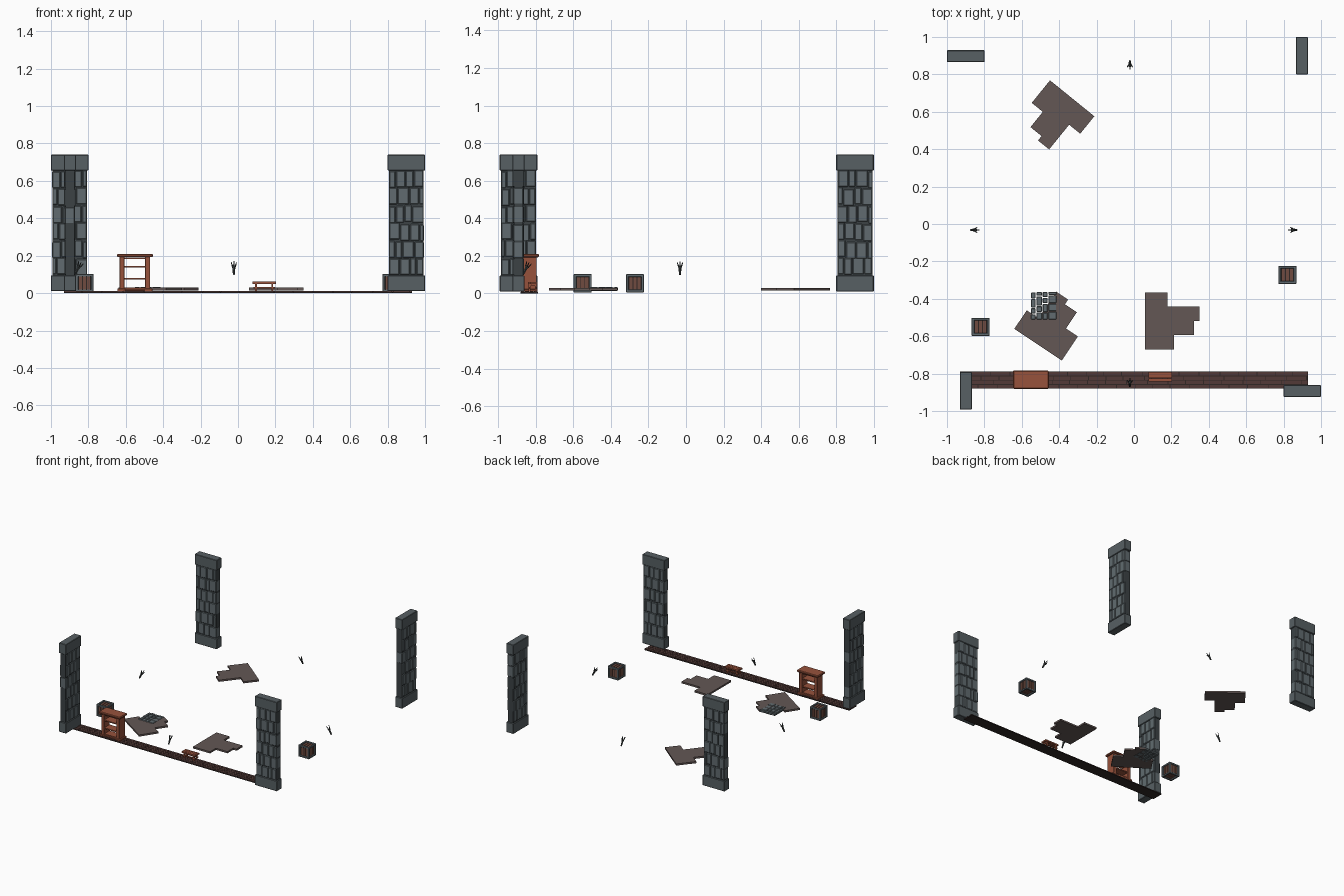
import bpy, bmesh, math, random
from mathutils import Matrix, Vector

if "Cube" in bpy.data.objects:
    bpy.data.objects.remove(bpy.data.objects["Cube"])

random.seed(4)


def material(name, rgb):
    m = bpy.data.materials.new(name)
    m.diffuse_color = (*rgb, 1)
    m.use_nodes = True
    m.node_tree.nodes["Principled BSDF"].inputs["Base Color"].default_value = m.diffuse_color
    return m


STONE = material("stone", (0.12, 0.148, 0.16))
DARK_STONE = material("dark_stone", (0.045, 0.055, 0.06))
CAP = material("cap_stone", (0.095, 0.115, 0.125))
WOOD = material("red_wood", (0.31, 0.085, 0.045))
PLANK = material("old_plank", (0.125, 0.095, 0.09))
SLAT = material("crate_slat", (0.16, 0.07, 0.05))
BRICK = material("floor_brick", (0.085, 0.042, 0.038))
MORTAR = material("mortar", (0.03, 0.02, 0.018))
IRON = material("iron", (0.05, 0.06, 0.06))


def boxes(name, bounds, mat, place=None, bevel=0):
    """One object from a list of (x0, x1, y0, y1, z0, z1) boxes."""
    bm = bmesh.new()
    for x0, x1, y0, y1, z0, z1 in bounds:
        m = Matrix.Translation(((x0 + x1) / 2, (y0 + y1) / 2, (z0 + z1) / 2))
        bmesh.ops.create_cube(bm, size=1, matrix=m @ Matrix.Diagonal((x1 - x0, y1 - y0, z1 - z0, 1)))
    return finish(name, bm, mat, place, bevel)


def finish(name, bm, mat, place=None, bevel=0):
    me = bpy.data.meshes.new(name)
    bm.to_mesh(me)
    bm.free()
    ob = bpy.data.objects.new(name, me)
    bpy.context.collection.objects.link(ob)
    me.materials.append(mat)
    if place:
        ob.matrix_world = place
    if bevel:
        b = ob.modifiers.new("bevel", "BEVEL")
        b.width, b.segments = bevel, 1
    return ob


def at(x, y, z=0, deg=0):
    return Matrix.Translation((x, y, z)) @ Matrix.Rotation(math.radians(deg), 4, "Z")


# Stone pillars: core, caps and staggered bricks
def pillar(place):
    boxes("pillar_caps", [(-.1, .1, -.032, .032, .01, .095), (-.1, .1, -.032, .032, .655, .74)],
          CAP, place, .003)
    boxes("pillar_core", [(-.092, .092, -.024, .024, .09, .66)], DARK_STONE, place)
    bricks = []
    rows, h = 6, .56 / 6
    for r in range(rows):
        z = .095 + r * h
        s = .022 if r % 2 else 0
        cuts = [-.096 + random.uniform(0, .004)]
        cuts += [c + s + random.uniform(-.01, .01) for c in (-.062, -.01, .04)]
        cuts.append(.096 - random.uniform(0, .004))
        for a, b in zip(cuts, cuts[1:]):
            d = random.uniform(.027, .031)
            lift = random.uniform(-.006, .006)
            bricks.append((a + .002, b - .002, -d, d, max(z + lift, .095) + .002, z + h + lift - .003))
    boxes("pillar_bricks", bricks, STONE, place, .004)


for x, y, deg in [(-.9, .897, 0), (.9, -.893, 180), (.898, .9, 90), (-.899, -.892, -90)]:
    pillar(at(x, y, 0, deg))

# Wall footing: thin slab with four courses of brick
boxes("footing_slab", [(-.93, .93, -.88, -.788, 0, .007)], MORTAR)
course = []
for r in range(4):
    y0 = -.879 + r * .0227
    x = -.93 - (r % 2) * .05
    while x < .93:
        w = random.uniform(.09, .115)
        a, b = max(x, -.93), min(x + w - .004, .93)
        if b - a > .01:
            course.append((a, b, y0, y0 + .019, .004, .0105))
        x += w
boxes("footing_bricks", course, BRICK)

# Open bookshelf
P = at(-.5515, -.832)
boxes("bookshelf_sides", [(s * .0685 - .0135, s * .0685 + .0135, -.037, .037, .02, .195)
                          for s in (-1, 1)], WOOD, P, .002)
boxes("bookshelf_boards", [(-.06, .06, -.034, .034, z, z + .009) for z in (.022, .072, .136, .182)],
      WOOD, P)
boxes("bookshelf_plinth", [(s * .072 - .022, s * .072 + .022, -.042, .042, .01, .024)
                           for s in (-1, 1)] + [(-.07, .07, -.036, .036, .011, .022)], WOOD, P, .002)
boxes("bookshelf_top", [(-.096, .096, -.049, .049, .192, .21)], WOOD, P, .005)

# Low bench
B = at(.14, -.816)
boxes("bench_seat", [(-.062, .062, y - .008, y + .008, .05, .061) for y in (-.018, 0, .018)], WOOD, B)
boxes("bench_legs", [(s * .043 - .005, s * .043 + .005, t * .017 - .006, t * .017 + .006, .01, .051)
                     for s in (-1, 1) for t in (-1, 1)], WOOD, B)
boxes("bench_rails", [(-.058, .058, t * .017 - .004, t * .017 + .004, .024, .033) for t in (-1, 1)]
      + [(s * .043 - .004, s * .043 + .004, -.02, .02, .04, .05) for s in (-1, 1)], WOOD, B)

# Crates: beam frame, dark core and three slats per face
for x, y in [(-.82, -.55), (.82, -.272)]:
    C = at(x, y, .054)
    H, t = .048, .014
    frame, slats = [], []
    for axis in range(3):
        for s in (-1, 1):
            for u in (-1, 1):
                rng = [sorted((s * H, s * (H - t))), sorted((u * H, u * (H - t)))]
                rng.insert(axis, [-H + .001, H - .001])
                frame.append(sum((list(q) for q in rng), []))
    for k in (-.0215, 0, .0215):
        slats.append((k - .0085, k + .0085, -.041, .041, -.034, .034))
        slats.append((-.041, .041, k - .0085, k + .0085, -.034, .034))
        slats.append((k - .0085, k + .0085, -.034, .034, -.041, .041))
    boxes("crate_frame", frame, STONE, C, .002)
    boxes("crate_slats", slats, SLAT, C)
    boxes("crate_core", [(-.037, .037, -.037, .037, -.037, .037)], MORTAR, C)


# Broken plank platforms, four boards each with one flush end
def planks(place):
    w = .0763
    boxes("floor_planks", [(0, n, -(i + 1) * w, -i * w, .015, .029)
                           for i, n in enumerate((.12, .29, .26, .155))], PLANK, place)


planks(at(.06, -.365))
planks(at(-.64, -.561, 0, 56.3))
planks(at(-.212, .576, 0, 231))

# Loose cobble patch with open joints
stones = []
x = -.55
for w in (.028, .034, .03, .048):
    y = -.51
    while y < -.365:
        d = min(random.uniform(.03, .052), -.36 - y)
        stones.append((x, x + w - .004, y, y + d - .004, .014, random.uniform(.030, .034)))
        y += d
    x += w
boxes("cobble_patch", stones, STONE, None, .003)


# Wall torches: tapered handle, collar and splayed prongs, leaning inward
def torch(x, y, deg):
    bm = bmesh.new()

    def rod(a, b, r0, r1, n):
        a, b = Vector(a), Vector(b)
        m = Matrix.Translation((a + b) / 2) @ (b - a).to_track_quat("Z", "Y").to_matrix().to_4x4()
        bmesh.ops.create_cone(bm, cap_ends=True, segments=n, radius1=r0, radius2=r1,
                              depth=(b - a).length, matrix=m)

    rod((0, 0, -.036), (0, 0, .008), .0055, .008, 6)
    rod((0, 0, .004), (0, 0, .013), .009, .011, 6)
    for i in range(4):
        c, s = math.cos(i * math.pi / 2), math.sin(i * math.pi / 2)
        rod((c * .007, s * .007, .01), (c * .014, s * .014, .036), .004, .0022, 4)
    finish("wall_torch", bm, IRON,
           at(x, y, .132, deg) @ Matrix.Rotation(math.radians(27), 4, "Y"))


for x, y, deg in [(-.855, -.032, 0), (.853, -.032, 180), (-.022, .855, -90), (-.022, -.852, 90)]:
    torch(x, y, deg)
